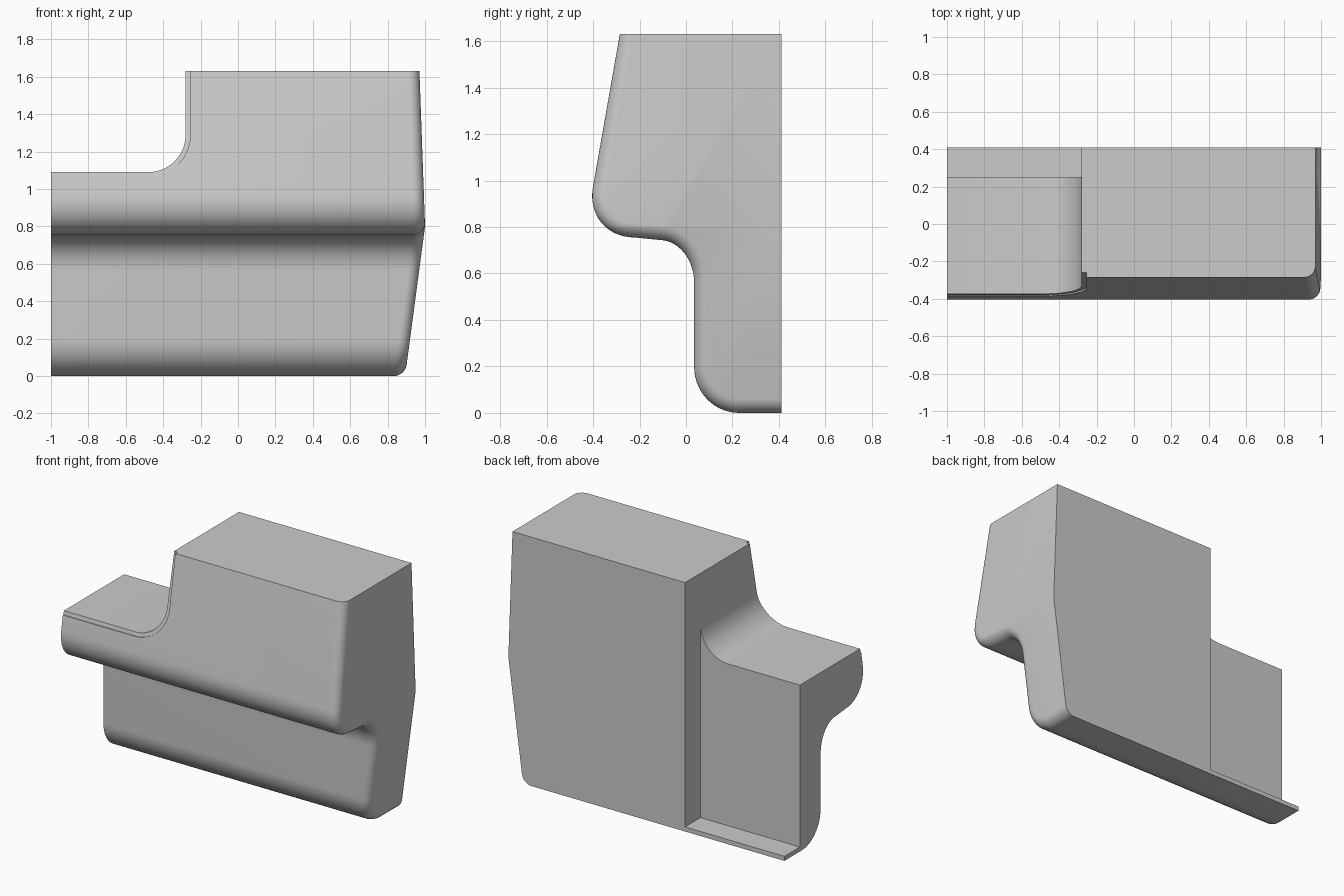
import bpy, bmesh, math
from mathutils import Vector

if "Cube" in bpy.data.objects:
    bpy.data.objects.remove(bpy.data.objects["Cube"])

TOP, BACK, LEFT = 1.63, 0.41, -1.0
ROUND = 0.06          # rounding of the right end
KINK = 0.8            # height where the end face changes slope

grey = bpy.data.materials.new("plain grey")
grey.use_nodes = True
grey.diffuse_color = (0.6, 0.6, 0.6, 1)
grey.node_tree.nodes["Principled BSDF"].inputs["Base Color"].default_value = (0.6, 0.6, 0.6, 1)


def corner(start, tip, end, steps=14):
    """Smooth curve from start to end, tangent to the lines through tip."""
    a, t, b = Vector(start), Vector(tip), Vector(end)
    p, q = a.lerp(t, 0.56), b.lerp(t, 0.56)
    pts = []
    for i in range(steps + 1):
        u = i / steps
        v = 1 - u
        pts.append(a * v**3 + p * 3 * v * v * u + q * 3 * v * u * u + b * u**3)
    return pts


def make_object(name, bm):
    bmesh.ops.recalc_face_normals(bm, faces=bm.faces)
    mesh = bpy.data.meshes.new(name)
    bm.to_mesh(mesh)
    bm.free()
    mesh.materials.append(grey)
    obj = bpy.data.objects.new(name, mesh)
    bpy.context.collection.objects.link(obj)
    return obj


def loft(rings):
    """Closed solid through matching rings of points."""
    bm = bmesh.new()
    rows = [[bm.verts.new(p) for p in ring] for ring in rings]
    n = len(rows[0])
    for a, b in zip(rows, rows[1:]):
        for i in range(n):
            j = (i + 1) % n
            bm.faces.new((a[i], a[j], b[j], b[i]))
    bm.faces.new(rows[0])
    bm.faces.new(rows[-1])
    return bm


# Side profile from the bottom back edge, round the front, to the top front edge
profile = [Vector((BACK, 0))]
profile += corner((0.23, 0), (0.035, 0), (0.035, 0.2))
profile += corner((0.035, 0.56), (0.035, 0.745), (-0.12, 0.745))
profile += corner((-0.22, 0.755), (-0.436, 0.755), (-0.401, 0.97))
profile.append(Vector((-0.285, TOP)))


def inset(d):
    """Profile moved inwards by d, with the top and back left in place."""
    pts = []
    for i, p in enumerate(profile):
        t = (profile[min(i + 1, len(profile) - 1)] - profile[max(i - 1, 0)]).normalized()
        pts.append(p + Vector((t.y, -t.x)) * d)
    pts[0].x = BACK
    pts[-1].y = TOP
    return pts + [Vector((BACK, TOP))]


# Main body: extruded profile with a rounded right end
sections = [(LEFT, 0)]
for i in range(9):
    a = math.pi / 2 * i / 8
    sections.append((1 - ROUND + ROUND * math.sin(a), ROUND * (1 - math.cos(a))))
bm = loft([[(x, p.x, p.y) for p in inset(d)] for x, d in sections])

# Lean the end face in above and below the kink
bmesh.ops.bisect_plane(bm, geom=bm.verts[:] + bm.edges[:] + bm.faces[:],
                       plane_co=(0, 0, KINK), plane_no=(0, 0, 1))
for v in bm.verts:
    if v.co.x > 0.5:
        z = v.co.z
        v.co.x -= (z - KINK) * 0.036 if z > KINK else (KINK - z) * 0.133
body = make_object("moulded_body", bm)


def corner_outline(grow):
    """Upper left cutout outline in x and z, enlarged by grow."""
    r = 0.2 + grow
    arc = [(-0.48 + r * math.sin(a), 1.29 - r * math.cos(a))
           for a in (math.pi / 2 * i / 16 for i in range(17))]
    return [(-1.2, 2), (-1.2, 1.09 - grow)] + arc + [(-0.28 + grow, 2)]


def cut(name, bm):
    cutter = make_object(name, bm)
    cutter.hide_render = True
    mod = body.modifiers.new(name, "BOOLEAN")
    mod.operation = "DIFFERENCE"
    mod.solver = "EXACT"
    mod.object = cutter
    bpy.context.view_layer.objects.active = body
    bpy.ops.object.modifier_apply(modifier=name)
    bpy.data.objects.remove(cutter)


# Cutout through the upper left
outline = corner_outline(0)
cut("corner_cutter", loft([[(x, y, z) for x, z in outline] for y in (-1, 1)]))

# Shallow step along the front edge of the cutout
outline = corner_outline(0.025)
cut("step_cutter", loft([[(x, -1, z) for x, z in outline],
                         [(x, -0.26 - (TOP - z) * 0.21, z) for x, z in outline]]))

# Recess in the back above a thin floor
recess = [(-1.2, 0.03), (-0.28, 0.03), (-0.28, 2), (-1.2, 2)]
cut("recess_cutter", loft([[(x, y, z) for x, z in recess] for y in (0.25, 1)]))

# Smooth shading with sharp edges kept
bpy.ops.object.select_all(action="DESELECT")
body.select_set(True)
bpy.context.view_layer.objects.active = body
bpy.ops.object.shade_smooth_by_angle(angle=math.radians(30))
